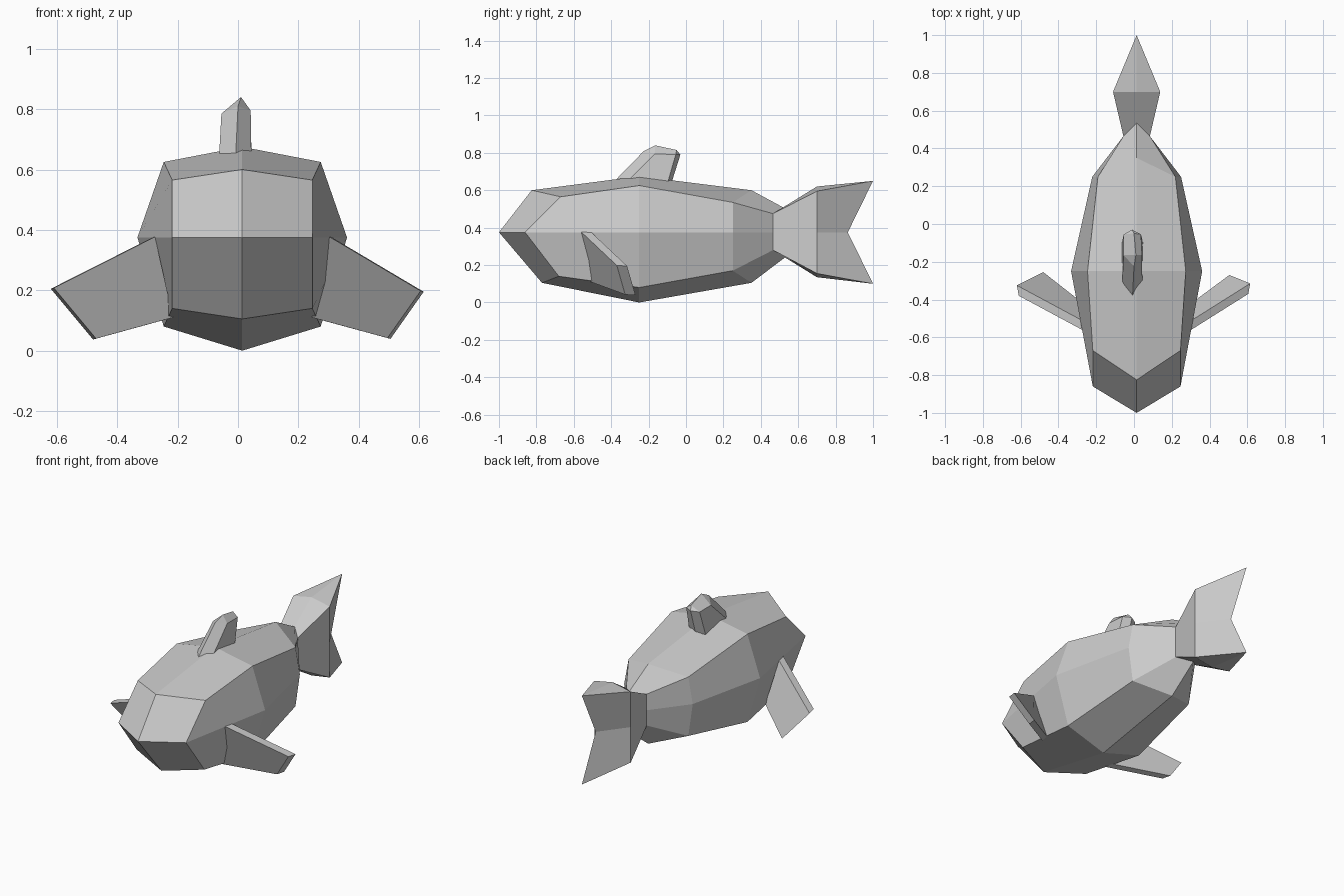
import bpy
import bmesh
from mathutils import Vector

CENTRE = 0.014
MID = 0.375

cube = bpy.data.objects.get("Cube")
if cube:
    bpy.data.objects.remove(cube, do_unlink=True)

grey = bpy.data.materials.new("plain grey")
grey.use_nodes = True
colour = (0.6, 0.6, 0.6, 1)
grey.diffuse_color = colour
grey.node_tree.nodes["Principled BSDF"].inputs["Base Color"].default_value = colour


def finish(bm, name):
    bmesh.ops.remove_doubles(bm, verts=bm.verts, dist=0.0001)
    bmesh.ops.recalc_face_normals(bm, faces=bm.faces)
    mesh = bpy.data.meshes.new(name)
    bm.to_mesh(mesh)
    bm.free()
    mesh.materials.append(grey)
    obj = bpy.data.objects.new(name, mesh)
    bpy.context.collection.objects.link(obj)
    return obj


def skin(bm, rings):
    """Bridge equal closed rings of points with faces."""
    loops = [[bm.verts.new(p) for p in ring] for ring in rings]
    for a, b in zip(loops, loops[1:]):
        n = len(a)
        for i in range(n):
            j = (i + 1) % n
            bm.faces.new((a[i], a[j], b[j], b[i]))
    return loops


def section(crown, shoulder, side, lower, keel):
    """Eight-sided ring: crown and keel are (y, z), the rest (half width, y, z)."""
    half = [shoulder, side, lower]
    right = [(CENTRE - x, y, z) for x, y, z in half]
    left = [(CENTRE + x, y, z) for x, y, z in reversed(half)]
    return [(CENTRE, *crown), *right, (CENTRE, *keel), *left]


# Body and tail: one skin of sections from the blunt snout to the tail root
snout = section((-0.825, 0.6), (0.232, -0.67, 0.565), (0.232, -0.86, MID),
                (0.232, -0.68, 0.14), (-0.77, 0.105))
belly = section((-0.25, 0.675), (0.26, -0.25, 0.625), (0.347, -0.25, MID),
                (0.26, -0.25, 0.08), (-0.25, 0))
rump = section((0.35, 0.6), (0.205, 0.25, 0.535), (0.235, 0.25, MID),
               (0.205, 0.25, 0.17), (0.35, 0.105))
root = section((0.535, 0.5), (0.07, 0.465, 0.475), (0.07, 0.465, MID),
               (0.07, 0.465, 0.28), (0.535, 0.245))
fluke = section((0.70, 0.62), (0.125, 0.70, 0.595), (0.125, 0.70, MID),
                (0.125, 0.70, 0.155), (0.70, 0.135))
tips = section((1, 0.65), (0, 1, 0.65), (0, 0.865, MID), (0, 1, 0.10), (1, 0.10))

bm = bmesh.new()
ring = skin(bm, [snout, belly, rump, root, fluke, tips])[0]
# Snout: four panels meeting at the nose point
nose = bm.verts.new((CENTRE, -1, MID))
for a, b, c in ((0, 1, 2), (2, 3, 4), (4, 5, 6), (6, 7, 0)):
    bm.faces.new((nose, ring[a], ring[b], ring[c]))
bmesh.ops.dissolve_degenerate(bm, dist=0.0001, edges=bm.edges)
finish(bm, "body_and_tail")

# Dorsal fin: swept six-sided blade with a ridged cap
base = [(-0.01, -0.43, 0.6), (0.045, -0.36, 0.6), (0.05, -0.11, 0.6),
        (-0.01, -0.09, 0.6), (-0.065, -0.11, 0.6), (-0.065, -0.36, 0.6)]
rim = [(0.0, -0.225, 0.81), (0.042, -0.165, 0.795), (0.037, -0.055, 0.79),
       (-0.01, -0.03, 0.79), (-0.055, -0.055, 0.785), (-0.055, -0.165, 0.785)]
bm = bmesh.new()
low, top = skin(bm, [base, rim])
bm.faces.new(low)
front = bm.verts.new((0.01, -0.165, 0.84))
back = bm.verts.new((0.0, -0.05, 0.815))
for a, b in ((0, 1), (5, 0)):
    bm.faces.new((front, top[a], top[b]))
for a, b in ((2, 3), (3, 4)):
    bm.faces.new((back, top[a], top[b]))
bm.faces.new((front, top[1], top[2], back))
bm.faces.new((front, back, top[4], top[5]))
finish(bm, "dorsal_fin")


# Side fins: slanted slabs, with a front outline pushed back by a thickness
def side_fin(name, outline, thickness):
    bm = bmesh.new()
    shift = Vector(thickness)
    a, b = skin(bm, [outline, [Vector(p) + shift for p in outline]])
    bm.faces.new(a)
    bm.faces.new(b)
    finish(bm, name)


side_fin("right_fin", [(-0.275, -0.56, 0.377), (-0.61, -0.38, 0.208),
                       (-0.47, -0.31, 0.04), (-0.215, -0.51, 0.11)],
         (-0.01, 0.055, -0.003))
side_fin("left_fin", [(0.303, -0.56, 0.377), (0.605, -0.37, 0.198),
                      (0.495, -0.325, 0.042), (0.245, -0.51, 0.11)],
         (0.01, 0.055, -0.003))
